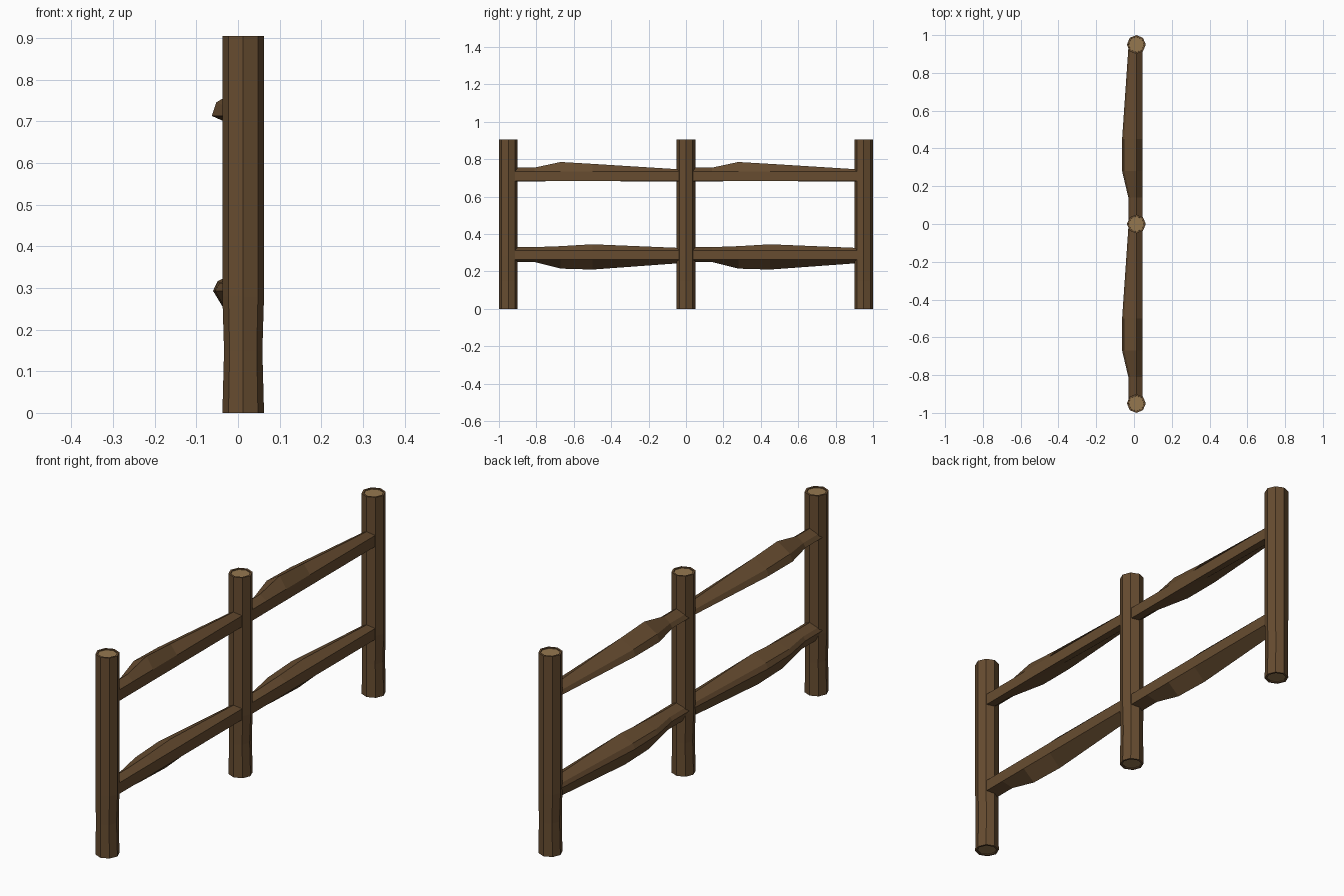
import bpy, bmesh, math

if "Cube" in bpy.data.objects:
    bpy.data.objects.remove(bpy.data.objects["Cube"])


def material(name, rgb):
    mat = bpy.data.materials.new(name)
    mat.use_nodes = True
    color = (*rgb, 1)
    mat.diffuse_color = color
    mat.node_tree.nodes["Principled BSDF"].inputs["Base Color"].default_value = color
    return mat


BARK = material("brown bark", (0.135, 0.073, 0.030))
CUT = material("pale cut wood", (0.30, 0.185, 0.078))


def loft(name, rings):
    """Skin a list of closed rings, cap both ends, return the object and its bmesh."""
    bm = bmesh.new()
    loops = [[bm.verts.new(p) for p in ring] for ring in rings]
    for a, b in zip(loops, loops[1:]):
        for i in range(len(a)):
            j = (i + 1) % len(a)
            bm.faces.new((a[i], a[j], b[j], b[i]))
    caps = [bm.faces.new(loops[0]), bm.faces.new(loops[-1])]
    bmesh.ops.recalc_face_normals(bm, faces=bm.faces)
    mesh = bpy.data.meshes.new(name)
    obj = bpy.data.objects.new(name, mesh)
    bpy.context.collection.objects.link(obj)
    mesh.materials.append(BARK)
    mesh.materials.append(CUT)
    return obj, bm, caps


# Posts: octagonal logs, slightly pinched low down, with a sunken cut face at each end
POST_X = 0.0125
RADIUS = 0.05


def post(name, y):
    rings = []
    for z, pinch in ((0, 1), (0.15, 0.92), (0.28, 1), (0.905, 1)):
        rings.append([(POST_X + RADIUS * pinch * math.cos(k * math.pi / 4),
                       y + RADIUS * math.sin(k * math.pi / 4), z) for k in range(8)])
    obj, bm, caps = loft(name, rings)
    for cap in caps:
        bmesh.ops.inset_region(bm, faces=[cap], thickness=0.009, depth=0)
        bmesh.ops.inset_region(bm, faces=[cap], thickness=0.0005, depth=-0.004)
        cap.material_index = 1
    bm.to_mesh(obj.data)
    bm.free()


# Rails: rough six-sided split logs that bulge on one side
def rail(name, y, mid, bottom_x, stations):
    rings = []
    for along, top, bottom, left in stations:
        rings.append([(x, y + along, z) for x, z in (
            (POST_X, top),
            (0.045, mid + 0.02),
            (0.045, mid - 0.03),
            (bottom_x, bottom),
            (left, mid),
            (left + 0.011, mid + 0.45 * (top - mid)))])
    obj, bm, _ = loft(name, rings)
    bm.to_mesh(obj.data)
    bm.free()


# Distance along the rail, top height, bottom height, left edge
UPPER = ((0.02, 0.755, 0.68, -0.03), (0.14, 0.755, 0.68, -0.03),
         (0.28, 0.785, 0.685, -0.063), (0.45, 0.775, 0.69, -0.063),
         (0.93, 0.745, 0.68, -0.03))
LOWER = ((0.02, 0.33, 0.25, -0.03), (0.14, 0.33, 0.25, -0.03),
         (0.28, 0.335, 0.215, -0.055), (0.45, 0.345, 0.21, -0.06),
         (0.93, 0.325, 0.245, -0.03))

for label, y in (("front", -0.95), ("middle", 0), ("back", 0.95)):
    post(label + "_post", y)

for label, y in (("front", -0.95), ("back", 0)):
    rail(label + "_upper_rail", y, 0.713, POST_X, UPPER)
    rail(label + "_lower_rail", y, 0.293, -0.01, LOWER)
